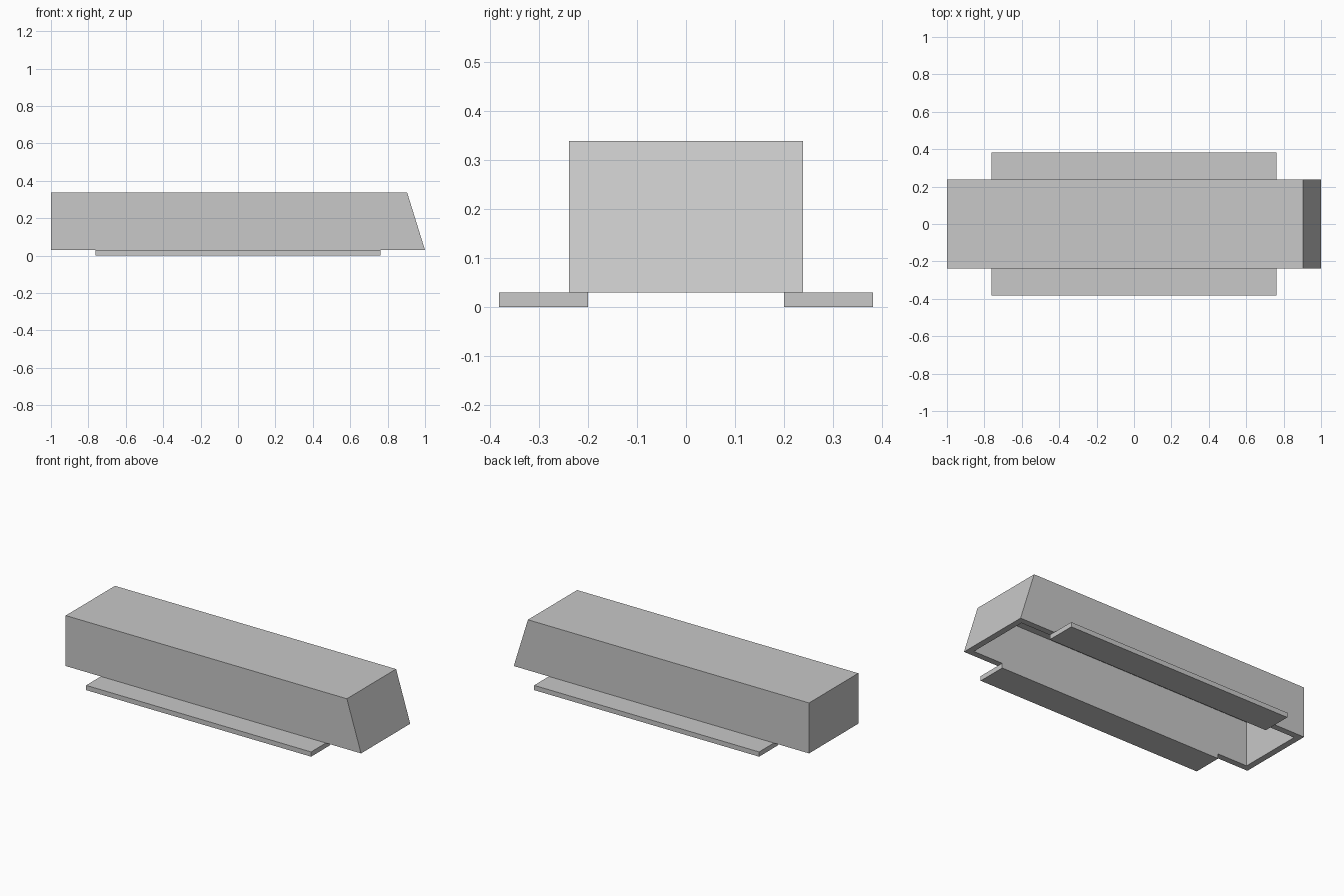
import bpy
import bmesh

cube = bpy.data.objects.get("Cube")
if cube:
    bpy.data.objects.remove(cube, do_unlink=True)

grey = bpy.data.materials.new("light_grey")
grey.use_nodes = True
colour = (0.58, 0.58, 0.58, 1)
grey.diffuse_color = colour
grey.node_tree.nodes["Principled BSDF"].inputs["Base Color"].default_value = colour

WALL = 0.038
BASE, TOP = 0.029, 0.338
HALF_WIDTH = 0.238
SLOPE = (1 - 0.904) / (TOP - BASE)


def add_object(name, bm):
    bmesh.ops.recalc_face_normals(bm, faces=bm.faces)
    mesh = bpy.data.meshes.new(name)
    bm.to_mesh(mesh)
    bm.free()
    mesh.materials.append(grey)
    obj = bpy.data.objects.new(name, mesh)
    bpy.context.collection.objects.link(obj)
    return obj


def prism(name, profile, y0, y1):
    """Extrude an (x, z) profile from y0 to y1."""
    bm = bmesh.new()
    face = bm.faces.new([bm.verts.new((x, y0, z)) for x, z in profile])
    grown = bmesh.ops.extrude_face_region(bm, geom=[face])["geom"]
    verts = [v for v in grown if isinstance(v, bmesh.types.BMVert)]
    bmesh.ops.translate(bm, verts=verts, vec=(0, y1 - y0, 0))
    return add_object(name, bm)


def end_x(z):
    """Position of the sloped end at height z."""
    return 1 - SLOPE * (z - BASE)


# Cover with one sloped end
cover = prism("cover", [(-1, BASE), (end_x(BASE), BASE),
                        (end_x(TOP), TOP), (-1, TOP)], -HALF_WIDTH, HALF_WIDTH)

# Hollow inside, open at the bottom
low, high = BASE - 0.02, TOP - WALL
cavity = prism("cavity_cutter", [(-1 + WALL, low), (end_x(low) - WALL, low),
                                 (end_x(high) - WALL, high), (-1 + WALL, high)],
               -HALF_WIDTH + WALL, HALF_WIDTH - WALL)
cavity.hide_render = True
cavity.hide_viewport = True
cut = cover.modifiers.new("hollow", 'BOOLEAN')
cut.operation = 'DIFFERENCE'
cut.solver = 'EXACT'
cut.object = cavity

# Apply the cut and discard the cutter
evaluated = cover.evaluated_get(bpy.context.evaluated_depsgraph_get())
hollow_mesh = bpy.data.meshes.new_from_object(evaluated)
cover.modifiers.clear()
cover.data = hollow_mesh
bpy.data.objects.remove(cavity, do_unlink=True)

# Flat mounting flanges along both long sides
for name, side in (("front_flange", -1), ("back_flange", 1)):
    y0, y1 = sorted((side * (HALF_WIDTH - WALL), side * 0.381))
    prism(name, [(-0.762, 0), (0.762, 0), (0.762, BASE), (-0.762, BASE)], y0, y1)
